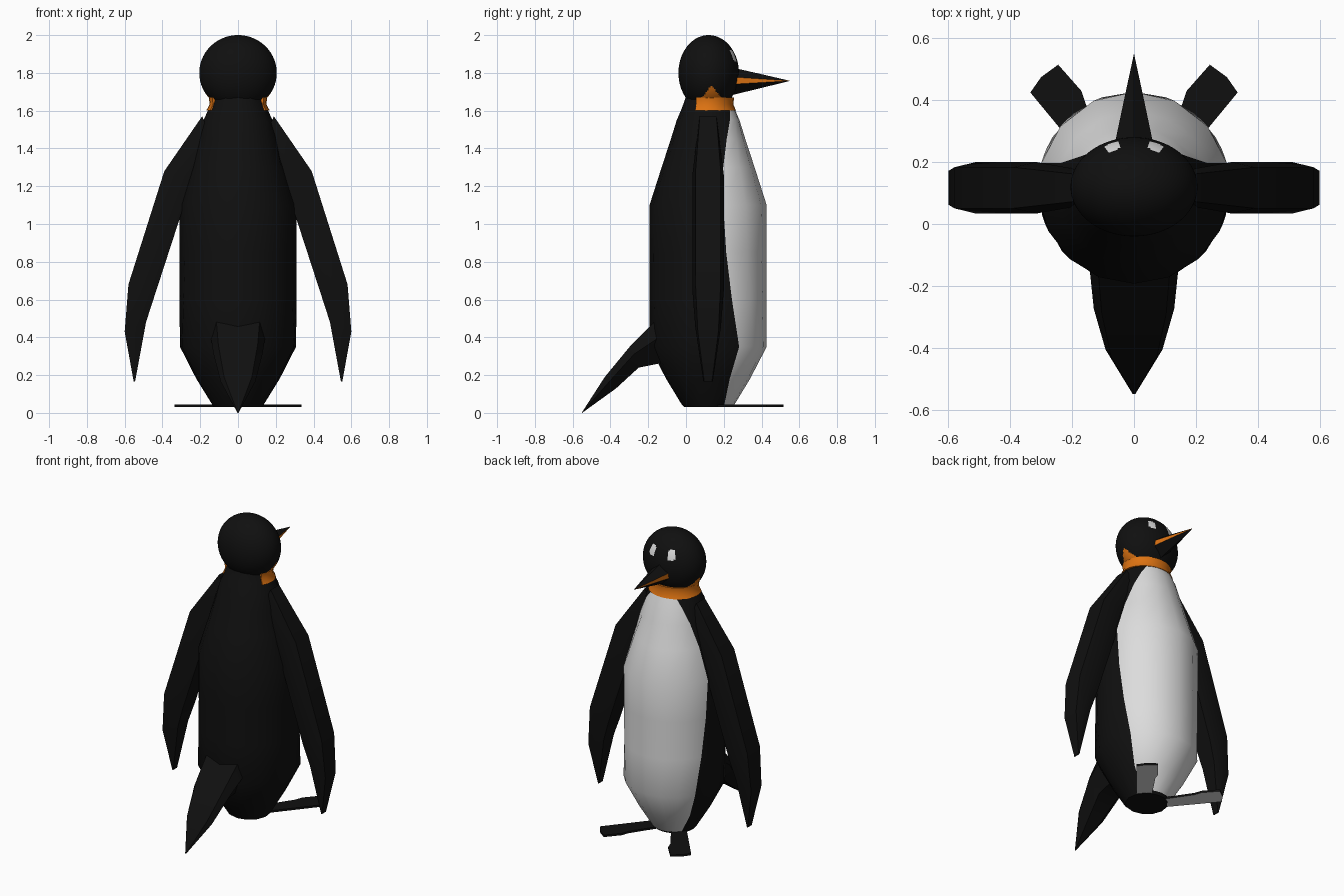
import bpy, bmesh
from math import sin, cos, radians, pi

if "Cube" in bpy.data.objects:
    bpy.data.objects.remove(bpy.data.objects["Cube"])


def material(name, rgb):
    m = bpy.data.materials.new(name)
    m.diffuse_color = (*rgb, 1)
    m.use_nodes = True
    m.node_tree.nodes["Principled BSDF"].inputs["Base Color"].default_value = m.diffuse_color
    return m


MATS = [material("black", (0.005, 0.005, 0.005)),
        material("white", (0.72, 0.72, 0.72)),
        material("orange", (0.72, 0.17, 0.006))]
BLACK, WHITE, ORANGE = 0, 1, 2
CY = 0.117          # y of the body axis


def finish(name, bm, angle):
    bmesh.ops.recalc_face_normals(bm, faces=bm.faces[:])
    me = bpy.data.meshes.new(name)
    bm.to_mesh(me)
    bm.free()
    ob = bpy.data.objects.new(name, me)
    bpy.context.collection.objects.link(ob)
    for m in MATS:
        me.materials.append(m)
    bpy.ops.object.select_all(action='DESELECT')
    ob.select_set(True)
    bpy.context.view_layer.objects.active = ob
    bpy.ops.object.shade_smooth_by_angle(angle=radians(angle))
    return ob


def loft(name, rings, colour=lambda i, j: BLACK, angle=40):
    """Skin closed rings; colour(ring, side) picks the material."""
    bm = bmesh.new()
    vs = [[bm.verts.new(p) for p in r] for r in rings]
    n = len(rings[0])
    for i in range(len(vs) - 1):
        for j in range(n):
            k = (j + 1) % n
            f = bm.faces.new((vs[i][j], vs[i][k], vs[i + 1][k], vs[i + 1][j]))
            f.material_index = colour(i, j)
    bm.faces.new(vs[0][::-1])
    bm.faces.new(vs[-1])
    return finish(name, bm, angle)


# body: z, x radius, y radius, angle where the white front begins
PROFILE = [(0.03, .13, .125, 50), (0.045, .14, .14, 38), (0.18, .222, .222, 31),
           (0.35, .31, .31, 32), (0.6, .31, .31, 24), (0.85, .31, .31, 18),
           (1.1, .31, .31, 15), (1.3, .25, .246, 19), (1.45, .21, .197, 30),
           (1.55, .185, .166, 44), (1.61, .155, .14, 56), (1.68, .13, .115, 60)]
FRONT, REAR = 6, 10
body = []
for z, rx, ry, a in PROFILE:
    angles = [a + (180 - 2 * a) * t / FRONT for t in range(FRONT)]
    angles += [180 - a + (180 + 2 * a) * t / REAR for t in range(REAR)]
    body.append([(rx * cos(radians(t)), CY + ry * sin(radians(t)), z) for t in angles])
loft("body", body, lambda i, j: WHITE if j < FRONT and 0 < i < 10 else BLACK)

# throat band round the front of the neck
bm = bmesh.new()
prev = None
for t in range(17):
    a = radians(-28 + 236 * t / 16)
    row = [bm.verts.new((rx * cos(a), CY + ry * sin(a), z))
           for rx, ry, z in ((.168, .148, 1.60), (.150, .133, 1.635), (.155, .138, 1.67), (.10, .09, 1.67), (.10, .09, 1.60))]
    if prev:
        for i in range(5):
            k = (i + 1) % 5
            bm.faces.new((prev[i], prev[k], row[k], row[i])).material_index = ORANGE
    else:
        bm.faces.new(row).material_index = ORANGE
    prev = row
bm.faces.new(prev).material_index = ORANGE
finish("throat_band", bm, 40)

# head with orange cheeks and white eyes coloured by position
bm = bmesh.new()
bmesh.ops.create_uvsphere(bm, u_segments=96, v_segments=72, radius=1)
for v in bm.verts:
    v.co = (v.co.x * .205, .12 + v.co.y * .16, 1.8 + v.co.z * .2)
for f in bm.faces:
    x, y, z = f.calc_center_median()
    cheek = 1.655 + max(0, .08 * (1 - abs(y - .135) / .06))
    if y > .06 and z < cheek:
        f.material_index = ORANGE
    elif y > .15 and ((abs(x) - .068) / .026) ** 2 + ((z - 1.89) / .034) ** 2 < 1:
        f.material_index = WHITE
finish("head", bm, 60)

# beak with an orange stripe along each side
SECTION = [(0, .07), (.065, .02), (.065, -.018), (0, -.075),
           (-.065, -.018), (-.065, .02)]
beak = [[(x * s, y, 1.758 + z * s) for x, z in SECTION]
        for y, s in ((.23, 1.05), (.40, .5), (.548, .01))]
loft("beak", beak, lambda i, j: ORANGE if j in (1, 4) else BLACK, 30)

# flippers: outer x, outer z, inner x, inner z, half width
BLADE = [(.19, 1.57, .12, 1.42, .055), (.39, 1.28, .24, 1.24, .083),
         (.58, .68, .445, .61, .083), (.60, .43, .487, .48, .068),
         (.552, .165, .545, .165, .025)]
for side, s in (("right", 1), ("left", -1)):
    rings = []
    for xo, zo, xi, zi, w in BLADE:
        xm, zm = (xo + xi) / 2, (zo + zi) / 2
        rings.append([(s * x, CY + y * w, z) for x, y, z in (
            (xo, -.8, zo), (xo, .8, zo), (xm, 1, zm),
            (xi, .8, zi), (xi, -.8, zi), (xm, -1, zm))])
    loft("flipper_" + side, rings)

# tail: top y, top z, bottom y, bottom z, half width
TAIL = [(-.15, .50, -.10, .27, .145), (-.29, .36, -.25, .24, .13),
        (-.43, .19, -.37, .13, .092), (-.55, .004, -.55, 0, .004)]
rings = []
for yt, zt, yb, zb, w in TAIL:
    ym, zm = yt * .6 + yb * .4, zt * .6 + zb * .4
    rings.append([(x * w, y, z) for x, y, z in (
        (-.8, yt, zt), (.8, yt, zt), (1, ym, zm),
        (.5, yb, zb), (-.5, yb, zb), (-1, ym, zm))])
loft("tail", rings)

# thin splayed feet with pale undersides
OUTLINE = [(.03, .20), (.155, .385), (.17, .43), (.245, .515),
           (.30, .475), (.335, .425), (.24, .31), (.10, .14)]
for side, s in (("right", 1), ("left", -1)):
    rings = [[(s * x, y, z) for x, y in OUTLINE] for z in (.032, .045)]
    foot = loft("foot_" + side, rings)
    for p in foot.data.polygons:
        if p.normal.z < -.9:
            p.material_index = WHITE
